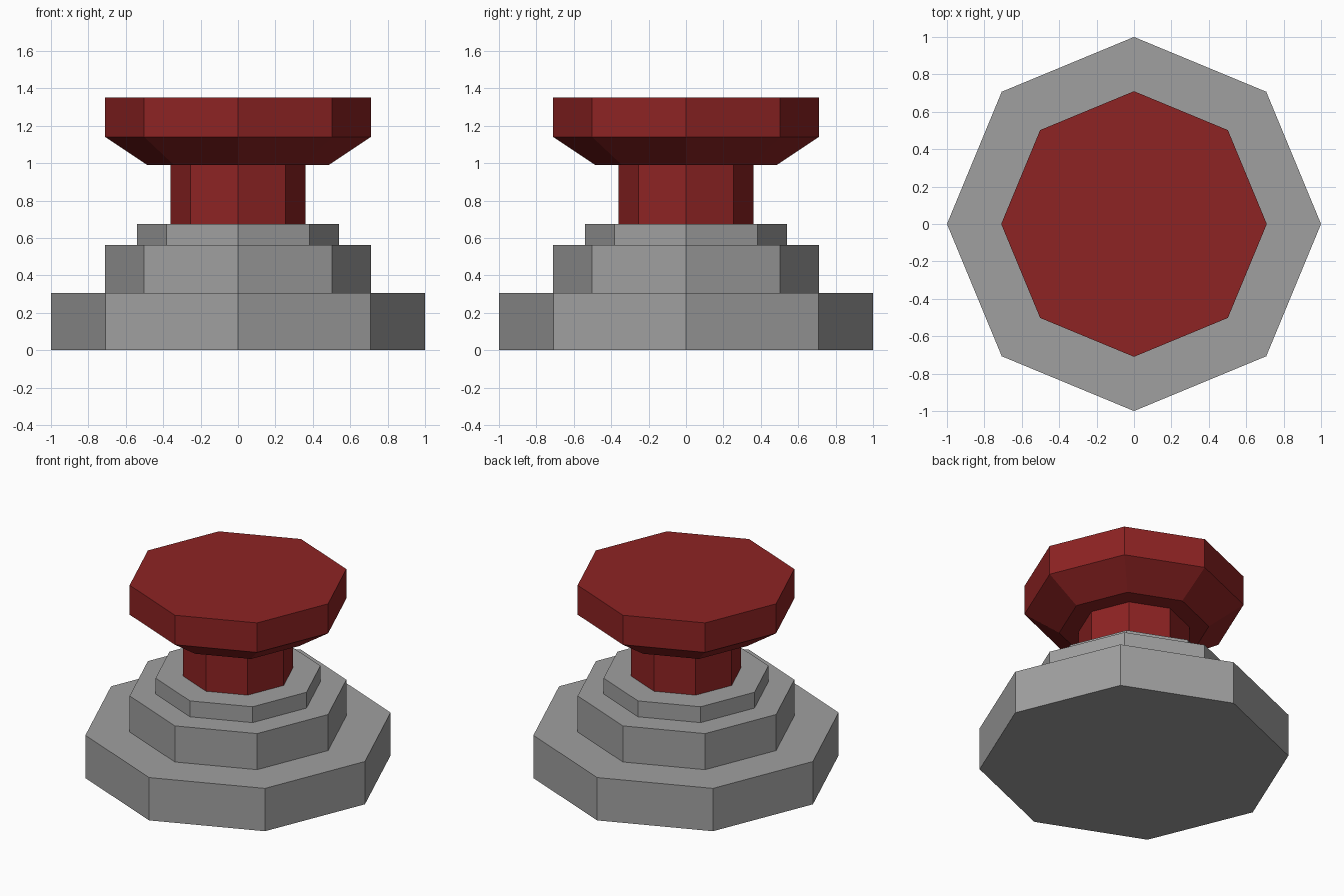
import bpy, bmesh, math

if "Cube" in bpy.data.objects:
    bpy.data.objects.remove(bpy.data.objects["Cube"])

def material(name, rgb):
    m = bpy.data.materials.new(name)
    m.diffuse_color = (*rgb, 1)
    m.use_nodes = True
    m.node_tree.nodes["Principled BSDF"].inputs["Base Color"].default_value = m.diffuse_color
    return m

grey = material("grey_stone", (0.352, 0.352, 0.352))
red = material("dark_red", (0.27, 0.0168, 0.0168))

def octagon_solid(name, profile, mat):
    """Closed eight-sided solid from (radius, height) rings, bottom to top."""
    bm = bmesh.new()
    rings = [[bm.verts.new((r * math.cos(i * math.pi / 4), r * math.sin(i * math.pi / 4), z))
              for i in range(8)] for r, z in profile]
    for low, high in zip(rings, rings[1:]):
        for i in range(8):
            j = (i + 1) % 8
            bm.faces.new((low[i], low[j], high[j], high[i]))
    bm.faces.new(rings[0][::-1])
    bm.faces.new(rings[-1])
    mesh = bpy.data.meshes.new(name)
    bm.to_mesh(mesh)
    bm.free()
    mesh.materials.append(mat)
    obj = bpy.data.objects.new(name, mesh)
    bpy.context.collection.objects.link(obj)

# Stepped base, as one stepped profile
octagon_solid("stepped_base", [(1, 0), (1, 0.305), (0.71, 0.305), (0.71, 0.562),
                               (0.54, 0.562), (0.54, 0.675)], grey)
# Button: stem widening into a chamfered cap
octagon_solid("push_button", [(0.36, 0.675), (0.36, 0.99), (0.485, 0.99),
                              (0.71, 1.14), (0.71, 1.35)], red)
